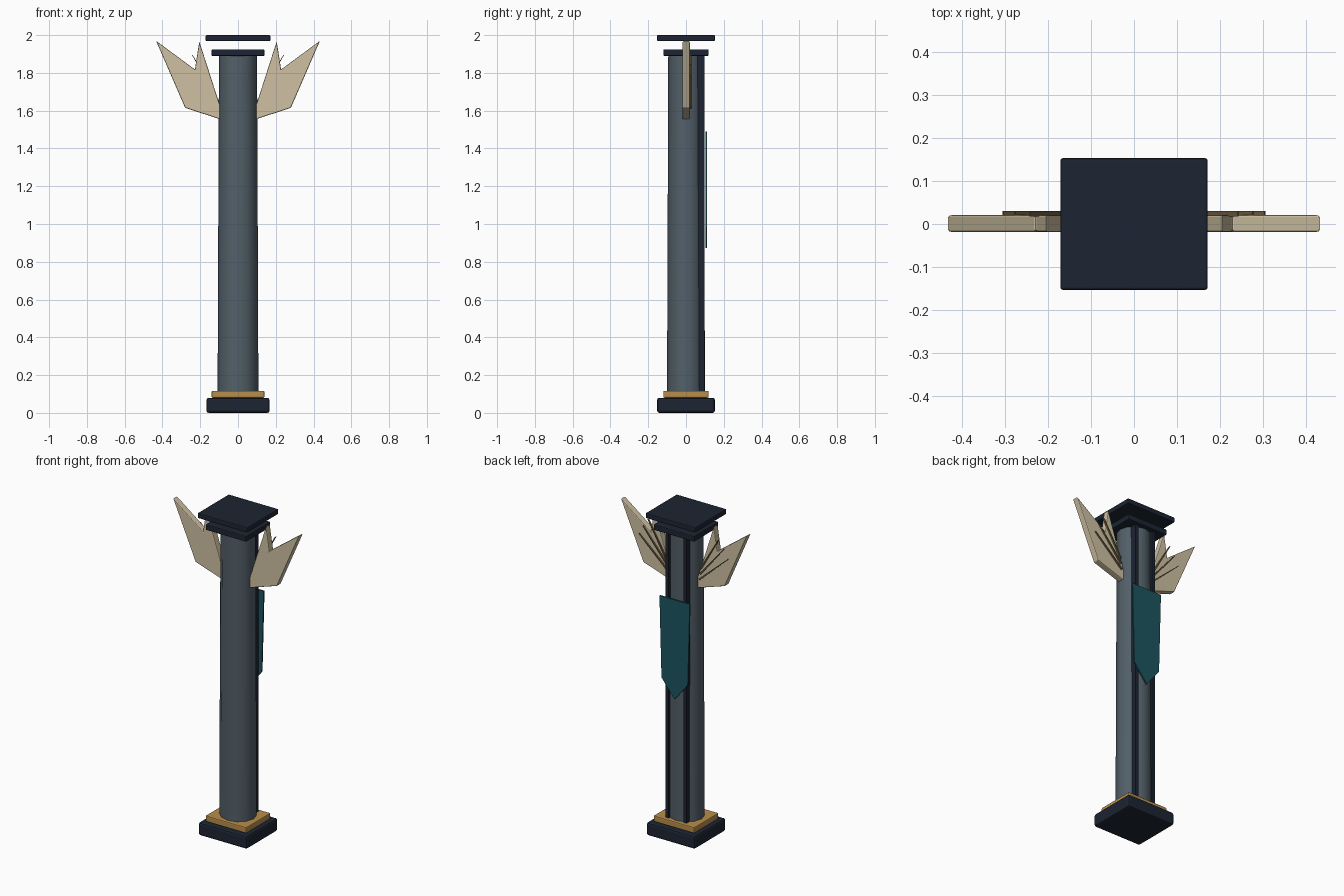
import bpy, bmesh, math
from mathutils import Vector

if "Cube" in bpy.data.objects:
    bpy.data.objects.remove(bpy.data.objects["Cube"])


def material(name, rgb):
    m = bpy.data.materials.new(name)
    m.diffuse_color = (*rgb, 1)
    m.use_nodes = True
    m.node_tree.nodes["Principled BSDF"].inputs["Base Color"].default_value = m.diffuse_color
    return m


NAVY = material("navy", (0.012, 0.018, 0.032))
SLATE = material("slate", (0.085, 0.115, 0.14))
GOLD = material("gold", (0.48, 0.27, 0.07))
BONE = material("bone", (0.62, 0.53, 0.36))
BRONZE = material("bronze", (0.16, 0.11, 0.05))
TEAL = material("teal", (0.012, 0.09, 0.115))


def finish(name, bm, mat, bevel=0.0, segments=2):
    bmesh.ops.recalc_face_normals(bm, faces=bm.faces)
    me = bpy.data.meshes.new(name)
    bm.to_mesh(me)
    bm.free()
    me.materials.append(mat)
    ob = bpy.data.objects.new(name, me)
    bpy.context.collection.objects.link(ob)
    if bevel:
        mod = ob.modifiers.new("bevel", 'BEVEL')
        mod.width = bevel
        mod.segments = segments
    return ob


def box(name, x, y, z, mat, bevel=0.0):
    """Box from (min, max) ranges."""
    bm = bmesh.new()
    bmesh.ops.create_cube(bm, size=1)
    for v in bm.verts:
        v.co = Vector([r[0] + (c + 0.5) * (r[1] - r[0]) for c, r in zip(v.co, (x, y, z))])
    return finish(name, bm, mat, bevel)


def slab(name, outline, y0, y1, mat, bevel=0.0):
    """Extrude an xz outline from y0 to y1."""
    bm = bmesh.new()
    face = bm.faces.new([bm.verts.new((x, y0, z)) for x, z in outline])
    ext = bmesh.ops.extrude_face_region(bm, geom=[face])
    verts = [g for g in ext["geom"] if isinstance(g, bmesh.types.BMVert)]
    bmesh.ops.translate(bm, verts=verts, vec=(0, y1 - y0, 0))
    return finish(name, bm, mat, bevel)


# Square plates: base, gold collar, capital, floating cap
for name, hx, hy, z0, z1, mat, bev in (
        ("base", 0.167, 0.153, 0.0, 0.08, NAVY, 0.012),
        ("base_collar", 0.14, 0.12, 0.08, 0.117, GOLD, 0.006),
        ("capital", 0.14, 0.12, 1.89, 1.925, NAVY, 0.005),
        ("top_cap", 0.171, 0.153, 1.968, 2.0, NAVY, 0.005)):
    box(name, (-hx, hx), (-hy, hy), (z0, z1), mat, bev)

# Tapered column shaft
bm = bmesh.new()
bmesh.ops.create_cone(bm, cap_ends=True, segments=12, radius1=0.108, radius2=0.101, depth=1.78)
for v in bm.verts:
    v.co.y *= 0.93
    v.co.z += 1.005
shaft = finish("column_shaft", bm, SLATE)
bpy.context.view_layer.objects.active = shaft
shaft.select_set(True)
bpy.ops.object.shade_smooth_by_angle(angle=math.radians(40))

# Banner on the back
slab("banner", [(-0.104, 1.49), (0.104, 1.49), (0.09, 0.985), (0, 0.872), (-0.09, 0.985)],
     0.104, 0.112, TEAL)

wing = [(0.09, 1.553), (0.28, 1.615), (0.434, 1.97), (0.228, 1.818), (0.205, 1.967), (0.09, 1.61)]
ribs = [((0.11, 1.615), (0.305, 1.79)), ((0.115, 1.65), (0.277, 1.845)), ((0.12, 1.685), (0.242, 1.895))]
for side, s in (("right", 1), ("left", -1)):
    # Dark strip along the back of the shaft
    box(f"shaft_strip_{side}", sorted((s * 0.05, s * 0.072)), (0.06, 0.098), (0.115, 1.89), NAVY)
    # Wing fin and its ribs
    slab(f"wing_{side}", [(s * x, z) for x, z in wing], -0.019, 0.021, BONE, 0.005)
    for i, (a, b) in enumerate(ribs):
        a, b = Vector(a), Vector(b)
        d = (b - a).normalized()
        n = Vector((-d.y, d.x)) * 0.005
        slab(f"wing_rib_{side}_{i + 1}", [(s * p.x, p.y) for p in (a + n, a - n, b - n * 0.3, b + n * 0.3)],
             0.018, 0.03, BRONZE)
